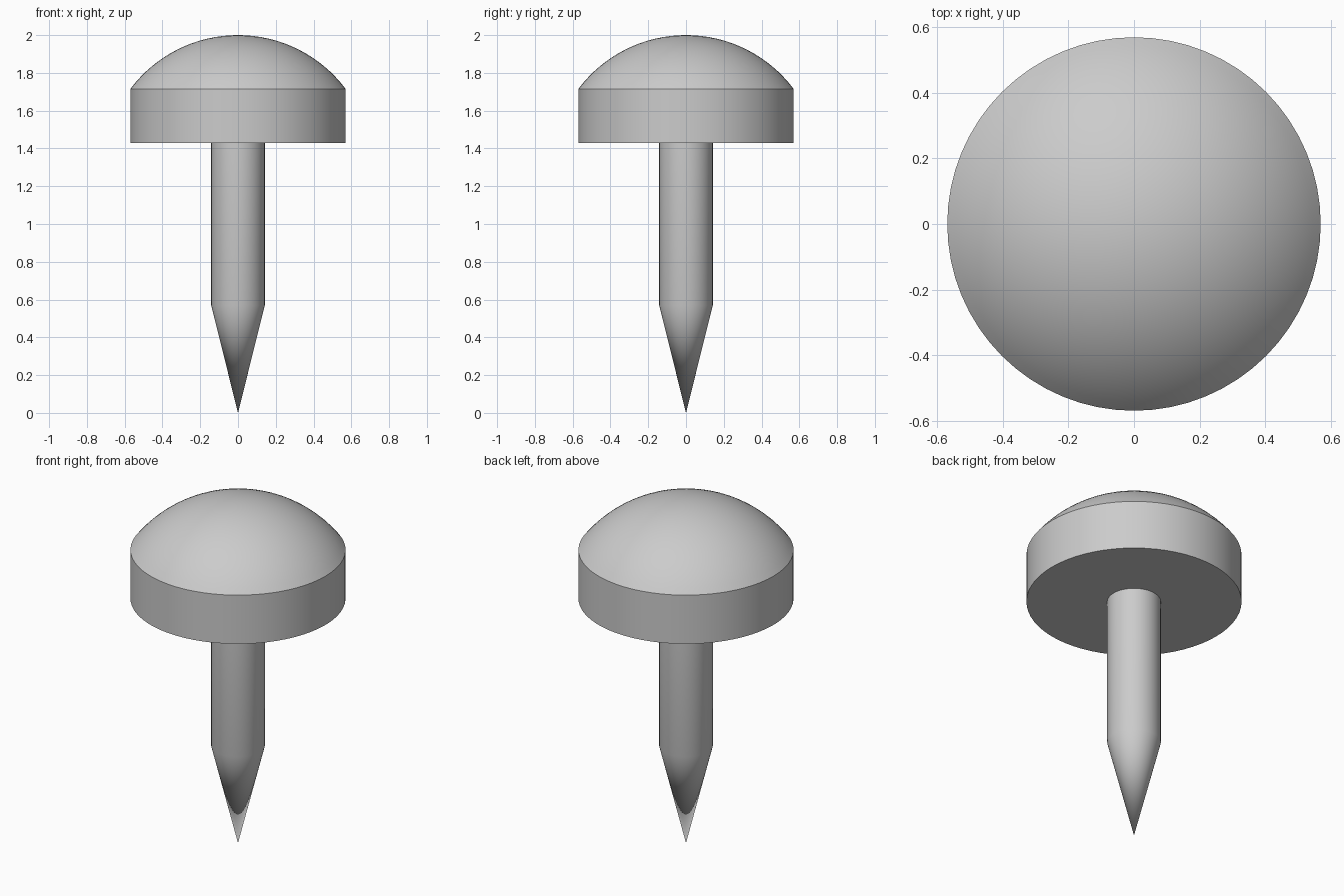
import bpy, bmesh, math

SEGMENTS = 64
HEAD_R, HEAD_BOTTOM, RIM_Z, TOP_Z = 0.57, 1.43, 1.715, 2.0
PIN_R, TAPER_Z = 0.142, 0.57

cube = bpy.data.objects.get("Cube")
if cube:
    bpy.data.objects.remove(cube, do_unlink=True)

# Single plain grey
grey = bpy.data.materials.new("light_grey")
grey.use_nodes = True
colour = (0.6, 0.6, 0.6, 1)
grey.diffuse_color = colour
for node in grey.node_tree.nodes:
    if node.type == 'BSDF_PRINCIPLED':
        node.inputs["Base Color"].default_value = colour


def lathe(name, profile):
    """Revolve (radius, height) points around the z axis."""
    bm = bmesh.new()
    verts = [bm.verts.new((r, 0, z)) for r, z in profile]
    edges = [bm.edges.new(pair) for pair in zip(verts, verts[1:])]
    bmesh.ops.spin(bm, geom=verts + edges, cent=(0, 0, 0), axis=(0, 0, 1),
                   angle=math.tau, steps=SEGMENTS)
    bmesh.ops.remove_doubles(bm, verts=bm.verts, dist=1e-5)
    bmesh.ops.recalc_face_normals(bm, faces=bm.faces)
    mesh = bpy.data.meshes.new(name)
    bm.to_mesh(mesh)
    bm.free()
    mesh.materials.append(grey)
    obj = bpy.data.objects.new(name, mesh)
    bpy.context.collection.objects.link(obj)
    bpy.ops.object.select_all(action='DESELECT')
    obj.select_set(True)
    bpy.context.view_layer.objects.active = obj
    bpy.ops.object.shade_smooth_by_angle(angle=math.radians(30))
    return obj


# Head: short cylinder topped by a spherical cap
rise = TOP_Z - RIM_Z
ball_r = (HEAD_R ** 2 + rise ** 2) / (2 * rise)
cap_angle = math.asin(HEAD_R / ball_r)
rings = 16
dome = []
for i in range(rings + 1):
    a = cap_angle * (1 - i / rings)
    dome.append((ball_r * math.sin(a), TOP_Z - ball_r + ball_r * math.cos(a)))
lathe("head", [(0, HEAD_BOTTOM), (HEAD_R, HEAD_BOTTOM)] + dome)

# Pin: straight shaft tapering to a sharp point
lathe("pin", [(0, 0), (PIN_R, TAPER_Z), (PIN_R, HEAD_BOTTOM), (0, HEAD_BOTTOM)])
